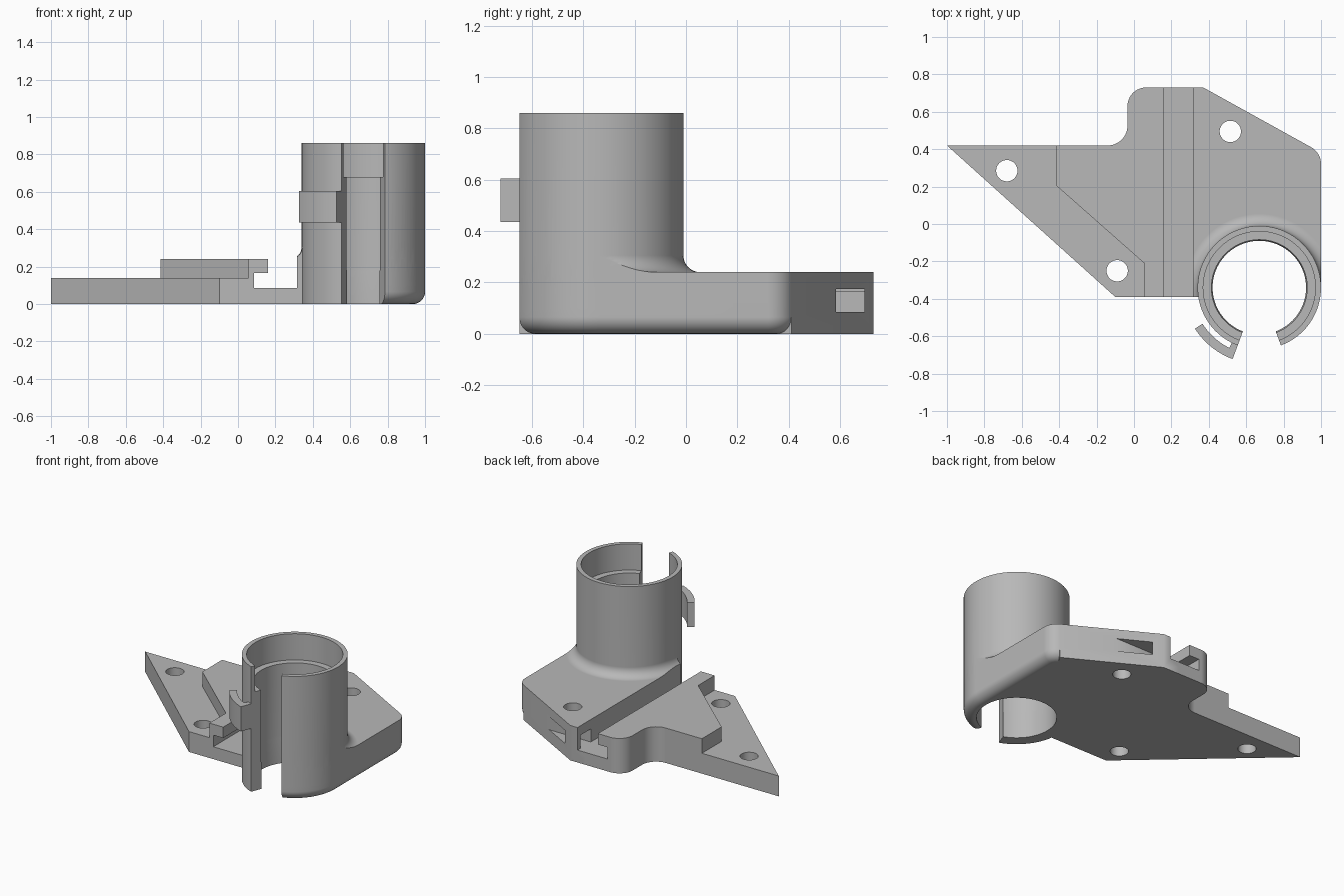
import bpy, bmesh
from math import sin, cos, radians

if "Cube" in bpy.data.objects:
    bpy.data.objects.remove(bpy.data.objects["Cube"])

grey = bpy.data.materials.new("plain grey")
grey.use_nodes = True
COLOUR = (0.48, 0.48, 0.48, 1)
grey.diffuse_color = COLOUR
grey.node_tree.nodes["Principled BSDF"].inputs["Base Color"].default_value = COLOUR

TUBE = (0.67, -0.34)          # tube axis
R = 0.33                      # tube outer radius
CORNER = (0.896, 0.32)        # rounded plate corner
TOP, LOW, HEIGHT = 0.24, 0.14, 0.86
FILLET = 0.065
SLIT = 20.5                   # half angle of the front slit


def arc(centre, r, a0, a1, n):
    angles = [radians(a0 + (a1 - a0) * i / n) for i in range(n + 1)]
    return [(centre[0] + r * cos(a), centre[1] + r * sin(a)) for a in angles]


def loft(name, rings):
    """Closed solid through a list of equal rings of points."""
    bm = bmesh.new()
    rows = [[bm.verts.new(p) for p in ring] for ring in rings]
    n = len(rows[0])
    for a, b in zip(rows, rows[1:]):
        for i in range(n):
            j = (i + 1) % n
            bm.faces.new((a[i], a[j], b[j], b[i]))
    bm.faces.new(rows[0])
    bm.faces.new(rows[-1])
    bmesh.ops.recalc_face_normals(bm, faces=bm.faces)
    mesh = bpy.data.meshes.new(name)
    bm.to_mesh(mesh)
    bm.free()
    mesh.materials.append(grey)
    ob = bpy.data.objects.new(name, mesh)
    bpy.context.collection.objects.link(ob)
    return ob


def prism(name, pts, z0, z1):
    return loft(name, [[(x, y, z) for x, y in pts] for z in (z0, z1)])


def prism_y(name, pts, y0, y1):
    return loft(name, [[(x, y, z) for x, z in pts] for y in (y0, y1)])


def lathe(name, profile, centre, n=96):
    return loft(name, [[(x, y, z) for x, y in arc(centre, r, 0, 360, n)[:-1]]
                       for r, z in profile])


def activate(ob):
    bpy.ops.object.select_all(action='DESELECT')
    ob.select_set(True)
    bpy.context.view_layer.objects.active = ob


def combine(ob, other, operation):
    mod = ob.modifiers.new("combine", 'BOOLEAN')
    mod.operation, mod.object, mod.solver = operation, other, 'EXACT'
    activate(ob)
    bpy.ops.object.modifier_apply(modifier=mod.name)
    bpy.data.objects.remove(other)


def finish(ob):
    activate(ob)
    bpy.ops.object.shade_smooth_by_angle(angle=radians(30))
    mod = ob.modifiers.new("weighted normals", 'WEIGHTED_NORMAL')
    mod.keep_sharp = True


# Right block, running round under the tube
block_outline = ([(0.315, -0.39), (0.2, -0.39), (0.2, 0.73), (0.37, 0.73)]
                 + arc(CORNER, 0.104, 60, 0, 12) + arc(TUBE, R, 0, -90, 24)
                 + [(0.67, -0.39)])
bracket = prism("bracket", block_outline, 0, TOP)

# Rounded lower edge along the right side and round the tube
m = 0.02
quarter = arc((-FILLET, FILLET), FILLET, 0, -90, 10)
section = [(m, -m), (m, FILLET)] + quarter + [(-FILLET, -m)]
sweep = []
for centre, radius, a0, a1, n in ((CORNER, 0.104, 60, 0, 12), (TUBE, R, 0, -90, 24)):
    rings = [arc(centre, radius + d, a0, a1, n) for d, z in section]
    for i in range(n + 1):
        sweep.append([(ring[i][0], ring[i][1], z) for ring, (d, z) in zip(rings, section)])
combine(bracket, loft("edge_cutter", sweep), 'DIFFERENCE')

# Left plate and its raised step
plate = ([(-1, 0.42)] + arc((-0.14, 0.525), 0.105, -90, 0, 12)
         + arc((0.065, 0.63), 0.1, 180, 90, 12)
         + [(0.25, 0.73), (0.25, -0.39), (-0.1, -0.39)])
combine(bracket, prism("left_plate", plate, 0, LOW), 'UNION')
step = ([(-0.415, 0.205), (-0.415, 0.42)] + arc((-0.14, 0.525), 0.105, -90, 0, 12)
        + arc((0.065, 0.63), 0.1, 180, 90, 12)
        + [(0.25, 0.73), (0.25, -0.39), (0.055, -0.39), (0.055, -0.21)])
combine(bracket, prism("raised_step", step, 0.05, TOP), 'UNION')

# Tube, its left foot, and the blended collar where it meets the block
combine(bracket, prism("left_foot", arc(TUBE, R, 180, 270, 24) + [TUBE], 0, 0.2), 'UNION')
combine(bracket, lathe("tube", [(R, 0.1), (R, HEIGHT)], TUBE), 'UNION')
cove = arc((R + FILLET, TOP + FILLET), FILLET, -90, -180, 10)
collar = lathe("collar", [(R + FILLET, 0.2)] + cove, TUBE)
clip_outline = [(max(x, 0.315), y) for x, y in block_outline[2:]] + [(0.315, -0.39)]
combine(collar, prism("collar_limit", clip_outline, 0.1, 0.5), 'INTERSECT')
combine(bracket, collar, 'UNION')

# Stepped bore and front slit
bore = [(0.25, -0.1), (0.25, 0.175), (0.256, 0.19), (0.256, 0.68), (0.3, 0.68), (0.3, 1)]
combine(bracket, lathe("bore_cutter", bore, TUBE), 'DIFFERENCE')
wedge = [TUBE] + arc(TUBE, 0.6, 270 - SLIT, 270 + SLIT, 1)
combine(bracket, prism("slit_cutter", wedge, -0.1, 1), 'DIFFERENCE')

# Undercut channel, side window and screw holes
channel = [(0.085, 0.085), (0.315, 0.085), (0.315, 0.4), (0.16, 0.4),
           (0.16, 0.165), (0.085, 0.165)]
combine(bracket, prism_y("channel_cutter", channel, -0.6, 1), 'DIFFERENCE')
window = [(0.25, 0.585), (0.9, 0.585), (0.9, 0.695), (0.25, 0.695)]
combine(bracket, prism("window_cutter", window, 0.085, 0.175), 'DIFFERENCE')
for spot in ((-0.68, 0.285), (-0.09, -0.25), (0.515, 0.495)):
    combine(bracket, lathe("hole_cutter", [(0.057, -0.1), (0.057, 0.4)], spot, 48), 'DIFFERENCE')
finish(bracket)

# Hook beside the slit
end = 270 - SLIT
hook = (arc(TUBE, 0.408, 212.5, end, 14) + arc(TUBE, 0.32, end, end - 6, 2)
        + arc(TUBE, 0.36, end - 6, 212.5, 12))
finish(prism("hook", hook, 0.435, 0.605))
